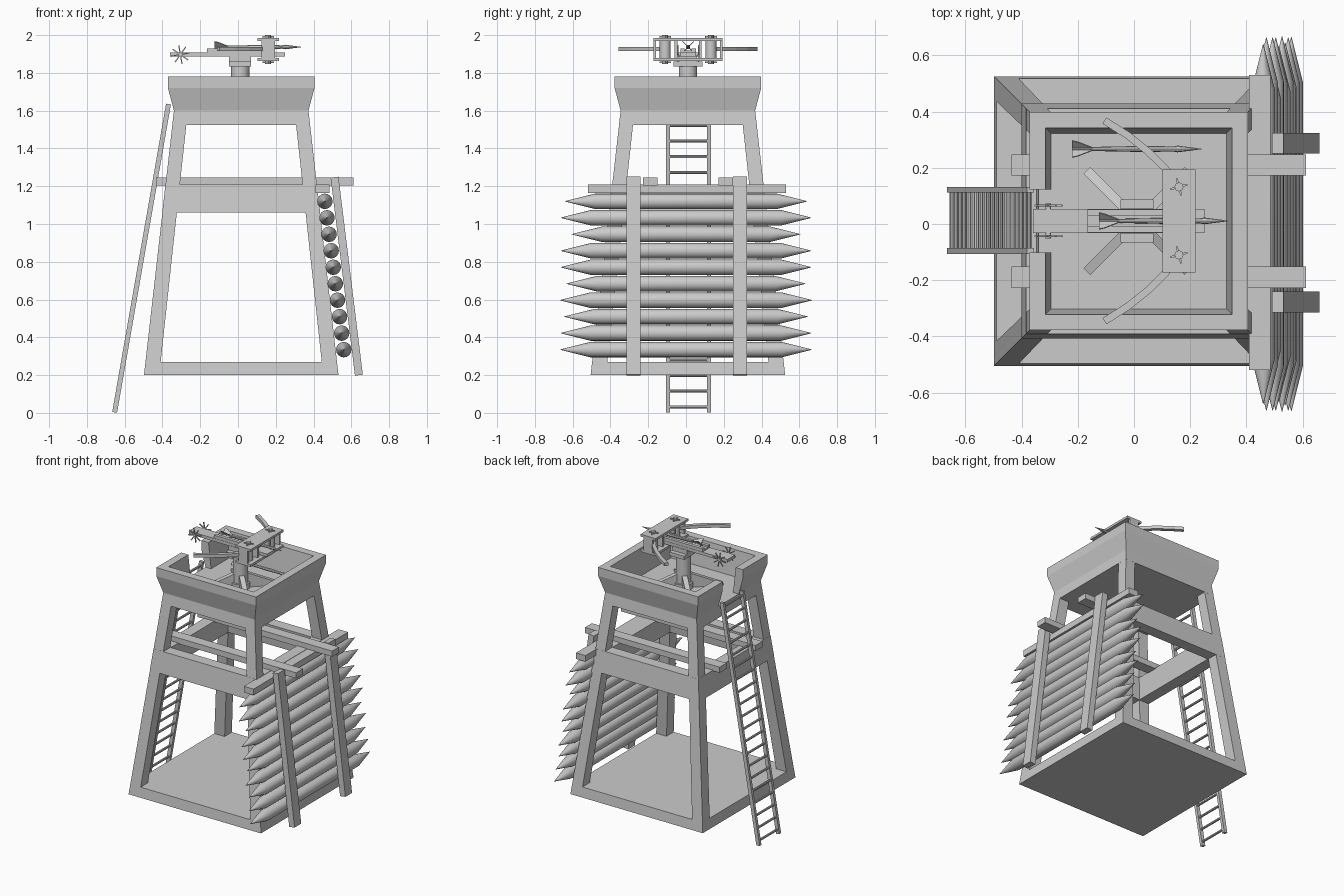
import bpy, bmesh, math
from mathutils import Vector

if "Cube" in bpy.data.objects:
    bpy.data.objects.remove(bpy.data.objects["Cube"])

CX, CY = 0.017, 0.01          # tower centre
ROUND = []


def loft(name, rings, closed=False, smooth=False):
    """Skin a list of equal-length point rings; caps the ends unless closed."""
    bm = bmesh.new()
    vs = [[bm.verts.new(p) for p in r] for r in rings]
    n, m = len(rings), len(rings[0])
    for i in range(n if closed else n - 1):
        a, b = vs[i], vs[(i + 1) % n]
        for j in range(m):
            k = (j + 1) % m
            bm.faces.new((a[j], a[k], b[k], b[j]))
    if not closed:
        bm.faces.new(vs[0])
        bm.faces.new(vs[-1])
    bmesh.ops.recalc_face_normals(bm, faces=bm.faces)
    me = bpy.data.meshes.new(name)
    bm.to_mesh(me)
    bm.free()
    ob = bpy.data.objects.new(name, me)
    bpy.context.collection.objects.link(ob)
    if smooth:
        ROUND.append(ob)
    return ob


def rect(x0, x1, y0, y1, z):
    return [(x0, y0, z), (x1, y0, z), (x1, y1, z), (x0, y1, z)]


def box(name, x0, x1, y0, y1, z0, z1):
    return loft(name, [rect(x0, x1, y0, y1, z0), rect(x0, x1, y0, y1, z1)])


def frustum(name, z0, h0, z1, h1):
    return loft(name, [rect(CX - h, CX + h, CY - h, CY + h, z) for z, h in ((z0, h0), (z1, h1))])


def beam(name, a, b, side, w, t):
    """Bar from a to b, w wide along side and t thick."""
    a, b, s = Vector(a), Vector(b), Vector(side).normalized()
    u = s.cross((b - a).normalized()) * t / 2
    s = s * w / 2
    return loft(name, [[p + s + u, p - s + u, p - s - u, p + s - u] for p in (a, b)])


def turned(name, origin, axis, prof, sides=16):
    """Round part: prof is a list of (distance along axis, radius)."""
    ax = Vector(axis).normalized()
    u = ax.orthogonal().normalized()
    v = ax.cross(u)
    ang = [2 * math.pi * i / sides for i in range(sides)]
    rings = [[Vector(origin) + ax * d + (u * math.cos(t) + v * math.sin(t)) * r for t in ang]
             for d, r in prof]
    return loft(name, rings, smooth=True)


def square_frame(name, prof, gap=None):
    """Sweep a (half size, z) profile round the tower, optionally with a gap on the left."""
    path = [(-1, 1), (1, 1), (1, -1), (-1, -1)]
    rings = [[(CX + h * x, CY + h * y, z) for h, z in prof] for x, y in path]
    if gap:
        ends = [[(CX - h, CY + g, z) for h, z in prof] for g in (gap, -gap)]
        rings = [ends[0]] + rings + [ends[1]]
    return loft(name, rings, closed=gap is None)


# Tower: base slab, four tapered legs, middle ring, floor and flared parapet
frustum("base_slab", 0.20, 0.515, 0.27, 0.507)
for sx in (-1, 1):
    for sy in (-1, 1):
        rings = []
        for z, o, i in ((0.265, 0.5075, 0.427), (1.53, 0.364, 0.29)):
            rings.append([(CX + sx * a, CY + sy * b, z) for a, b in ((o, o), (i, o), (i, i), (o, i))])
        loft("tower_leg", rings)
square_frame("middle_beam_ring", [(0.418, 1.06), (0.401, 1.21), (0.322, 1.21), (0.338, 1.06)])
frustum("platform_floor", 1.525, 0.365, 1.60, 0.356)
square_frame("parapet", [(0.356, 1.60), (0.388, 1.72), (0.388, 1.78), (0.332, 1.78), (0.312, 1.60)], 0.112)

# Shield support beams
for y in (-0.19, 0.21):
    box("support_beam", -0.435, 0.612, y - 0.038, y + 0.038, 1.205, 1.245)
box("shield_crossbeam", 0.41, 0.485, -0.52, 0.53, 1.165, 1.208)

# Palisade shield of sharpened logs, with two outer posts
spans = [0.64, 0.663, 0.605, 0.663, 0.663, 0.633, 0.667, 0.645, 0.663, 0.665]
for i, L in enumerate(spans):
    t = i / 9
    z, x = 1.12 - 0.785 * t, 0.46 + 0.10 * t
    turned("shield_log", (x, 0, z), (0, 1, 0),
           [(-L, 0.001), (-L + 0.16, 0.041), (L - 0.16, 0.041), (L, 0.001)])
for y in (-0.278, 0.287):
    beam("shield_post", (0.511, y, 1.248), (0.64, y, 0.2), (0, 1, 0), 0.074, 0.042)

# Ladder
bot, top = Vector((-0.653, 0, 0.003)), Vector((-0.368, 0, 1.635))
for y in (-0.096, 0.122):
    o = Vector((0, y, 0))
    beam("ladder_rail", bot + o, top + o, (0, 1, 0), 0.02, 0.026)
for i in range(20):
    p = bot.lerp(top, 0.018 + i * 0.0507)
    turned("ladder_rung", (p.x, -0.1, p.z), (0, 1, 0), [(0, 0.008), (0.226, 0.008)], 8)

# Pivot with four sloping braces
PX, PY = 0.012, 0.011
turned("pivot_post", (PX, PY, 1.595), (0, 0, 1),
       [(0, 0.062), (0.045, 0.062), (0.045, 0.049), (0.245, 0.049)], 20)
for sx in (-1, 1):
    for sy in (-1, 1):
        d, s = Vector((sx, sy, 0)), Vector((-sy, sx, 0)).normalized() * 0.017
        c = Vector((PX, PY, 0))
        loft("pivot_brace", [[c + d * k + q * s + Vector((0, 0, z)) for k, z in
                              ((0.03, 1.6), (0.18, 1.6), (0.18, 1.612), (0.03, 1.7))] for q in (-1, 1)])
box("pivot_head_base", -0.048, 0.07, PY - 0.077, PY + 0.077, 1.835, 1.86)
box("pivot_head", -0.048, 0.07, PY - 0.046, PY + 0.046, 1.86, 1.89)

# Stock and slider
box("stock", -0.36, 0.25, PY - 0.043, PY + 0.043, 1.887, 1.908)
for s in (-1, 1):
    y = PY + s * 0.03
    box("slider_rail", -0.165, 0.15, y - 0.011, y + 0.011, 1.908, 1.93)
box("slider_bed", -0.165, 0.15, PY - 0.02, PY + 0.02, 1.908, 1.918)

# Winch: axle and spoked wheels
turned("winch_axle", (-0.305, PY - 0.062, 1.897), (0, 1, 0), [(0, 0.01), (0.124, 0.01)], 10)
for s in (-1, 1):
    c = Vector((-0.305, PY + s * 0.055, 1.897))
    for k in range(4):
        a = math.radians(k * 45 + 10)
        d = Vector((math.cos(a), 0, math.sin(a))) * 0.05
        beam("winch_spoke", c - d, c + d, (0, 1, 0), 0.006, 0.006)

# Bow frame
for z in (1.862, 1.969):
    box("bow_frame_plate", 0.102, 0.218, PY - 0.183, PY + 0.183, z, z + 0.016)
for s in (-1, 1):
    for off in (0.176, 0.064):
        y = PY + s * off
        box("bow_frame_upright", 0.125, 0.195, y - 0.007, y + 0.007, 1.875, 1.972)
    y = PY + s * 0.121
    turned("torsion_bundle", (0.16, y, 1.875), (0, 0, 1), [(0, 0.029), (0.097, 0.029)], 16)
    for z, bz in ((1.985, 1.99), (1.847, 1.857)):
        turned("bundle_cap", (0.16, y, z), (0, 0, 1), [(0, 0.016), (0.015, 0.016)], 8)
        for k in (-1, 1):
            d = Vector((0.03 if k > 0 else 0.008, 0.008 if k > 0 else -0.03, 0))
            c = Vector((0.16, y, bz))
            beam("bundle_pin", c - d, c + d, (0, 0, 1), 0.008, 0.007)

    # Curved bow arm
    path = [(0.16, 0.121), (0.11, 0.188), (0.05, 0.247), (-0.02, 0.303), (-0.105, 0.357)]
    rings = []
    for i, (x, yy) in enumerate(path):
        a, b = Vector(path[max(i - 1, 0)]), Vector(path[min(i + 1, 4)])
        t = (b - a).normalized()
        n = Vector((-t.y, t.x)) * 0.013
        rings.append([(x + n.x * q, PY + s * (yy + n.y * q), z)
                      for q, z in ((1, 1.915), (-1, 1.915), (-1, 1.937), (1, 1.937))])
    loft("bow_arm", rings)


# Bolts: one loaded, one spare on the floor
def bolt(x, y, z):
    turned("bolt_shaft", (x, y, z), (1, 0, 0),
           [(0, 0.007), (0.06, 0.007), (0.26, 0.011), (0.36, 0.009), (0.375, 0.012), (0.46, 0.001)], 8)
    for k in range(4):
        a = math.radians(45 + 90 * k)
        d = Vector((0, math.cos(a), math.sin(a)))
        n = Vector((0, -d.z, d.y)) * 0.002
        o = Vector((x, y, z))
        loft("bolt_fin", [[o + Vector((u, 0, 0)) + d * r + n * q for u, r in
                           ((0, 0.004), (0, 0.042), (0.02, 0.036), (0.075, 0.006))] for q in (-1, 1)])


bolt(-0.125, PY, 1.937)
bolt(-0.22, 0.267, 1.632)

# Smooth the round parts
bpy.ops.object.select_all(action='DESELECT')
for ob in ROUND:
    ob.select_set(True)
bpy.context.view_layer.objects.active = ROUND[0]
bpy.ops.object.shade_smooth_by_angle(angle=math.radians(40))
